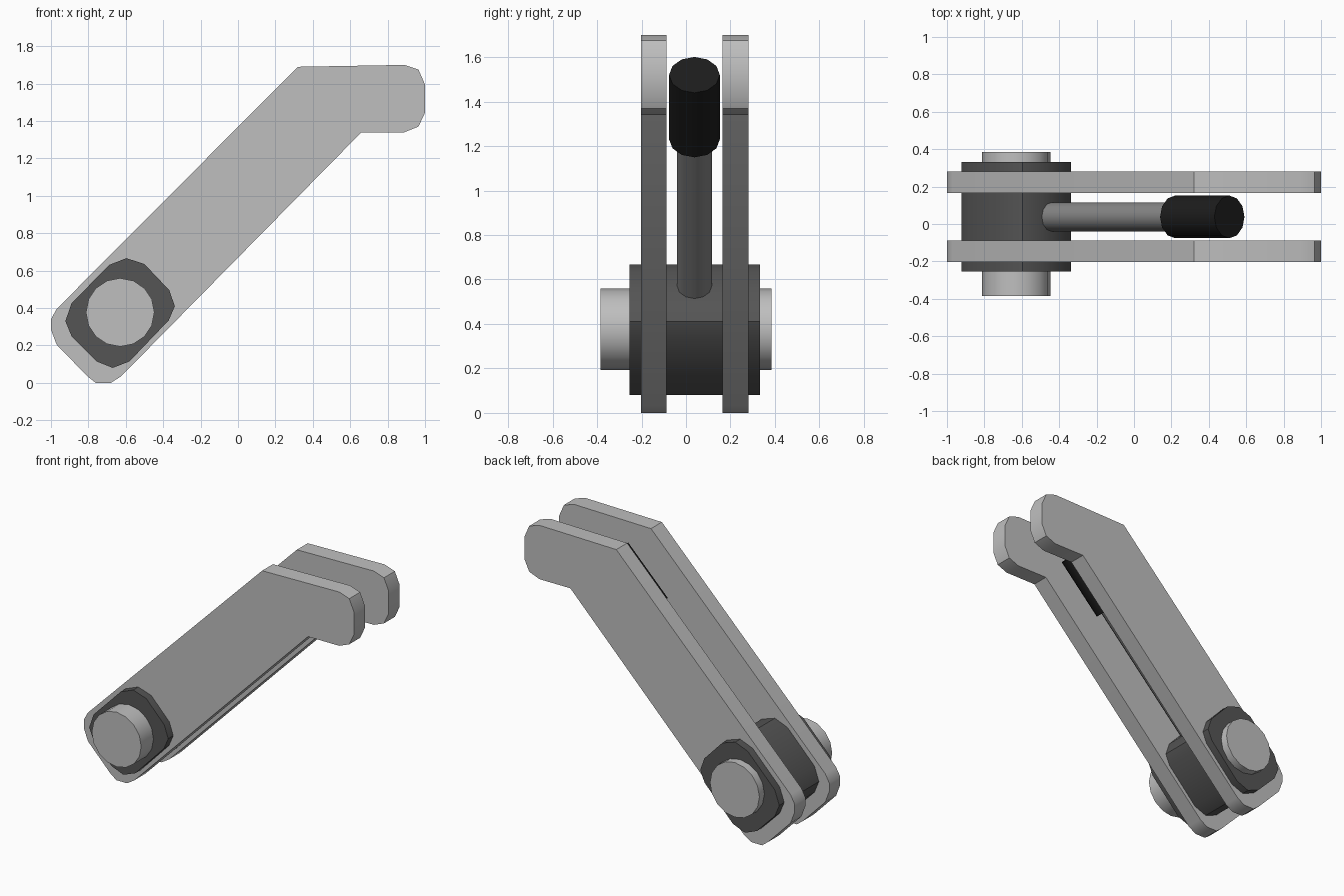
import bpy, bmesh, math
from mathutils import Vector, Matrix

if "Cube" in bpy.data.objects:
    bpy.data.objects.remove(bpy.data.objects["Cube"])


def material(name, v):
    m = bpy.data.materials.new(name)
    m.diffuse_color = (v, v, v, 1)
    m.use_nodes = True
    m.node_tree.nodes["Principled BSDF"].inputs["Base Color"].default_value = m.diffuse_color
    return m


LIGHT = material("light steel", 0.52)
ROD = material("mid steel", 0.24)
DARK = material("dark grey", 0.09)
BLACK = material("black rubber", 0.012)


def finish(name, bm, mat, angle=35):
    bmesh.ops.recalc_face_normals(bm, faces=bm.faces)
    me = bpy.data.meshes.new(name)
    bm.to_mesh(me)
    bm.free()
    me.materials.append(mat)
    ob = bpy.data.objects.new(name, me)
    bpy.context.collection.objects.link(ob)
    bpy.ops.object.select_all(action='DESELECT')
    ob.select_set(True)
    bpy.context.view_layer.objects.active = ob
    bpy.ops.object.shade_smooth_by_angle(angle=math.radians(angle))
    return ob


def extrude_profile(name, pts, y0, y1, mat):
    """Solid from an x-z outline between two y depths."""
    bm = bmesh.new()
    face = bm.faces.new([bm.verts.new((x, y0, z)) for x, z in pts])
    res = bmesh.ops.extrude_face_region(bm, geom=[face], use_keep_orig=True)
    verts = [g for g in res["geom"] if isinstance(g, bmesh.types.BMVert)]
    bmesh.ops.translate(bm, verts=verts, vec=(0, y1 - y0, 0))
    return finish(name, bm, mat)


def cylinder(name, a, b, r, sides, mat, angle=35):
    a, b = Vector(a), Vector(b)
    d = b - a
    rot = d.to_track_quat('Z', 'Y').to_matrix().to_4x4()
    bm = bmesh.new()
    bmesh.ops.create_cone(bm, cap_ends=True, segments=sides, radius1=r, radius2=r,
                          depth=d.length, matrix=Matrix.Translation((a + b) / 2) @ rot)
    return finish(name, bm, mat, angle)


# Two bent side plates
plate = [(0.32, 1.69), (0.89, 1.70), (0.965, 1.675), (1, 1.595), (1, 1.445), (0.965, 1.37),
         (0.89, 1.34), (0.66, 1.34), (-0.625, 0.035), (-0.68, 0.0), (-0.76, 0.0),
         (-0.805, 0.035), (-0.97, 0.205), (-1, 0.285), (-1, 0.34), (-0.97, 0.395)]
for name, y0, y1 in (("front_plate", -0.202, -0.087), ("back_plate", 0.165, 0.28)):
    extrude_profile(name, plate, y0, y1, LIGHT)

# Pivot block, a square with rounded corners turned on its point
block = [(-0.597, 0.667), (-0.50, 0.635), (-0.367, 0.495), (-0.338, 0.41), (-0.37, 0.335),
         (-0.58, 0.115), (-0.67, 0.08), (-0.757, 0.115), (-0.89, 0.25), (-0.923, 0.33),
         (-0.89, 0.425), (-0.69, 0.63)]
extrude_profile("pivot_block", block, -0.255, 0.332, DARK)

# Pivot pin through the block
cylinder("pivot_pin", (-0.63, -0.385, 0.377), (-0.63, 0.385, 0.377), 0.183, 16, LIGHT)

# Lever rod and its grip, running up between the plates
cylinder("lever_rod", (-0.46, 0.038, 0.55), (0.25, 0.038, 1.26), 0.078, 12, ROD)
cylinder("lever_grip", (0.22, 0.038, 1.23), (0.51, 0.038, 1.52), 0.114, 12, BLACK)
